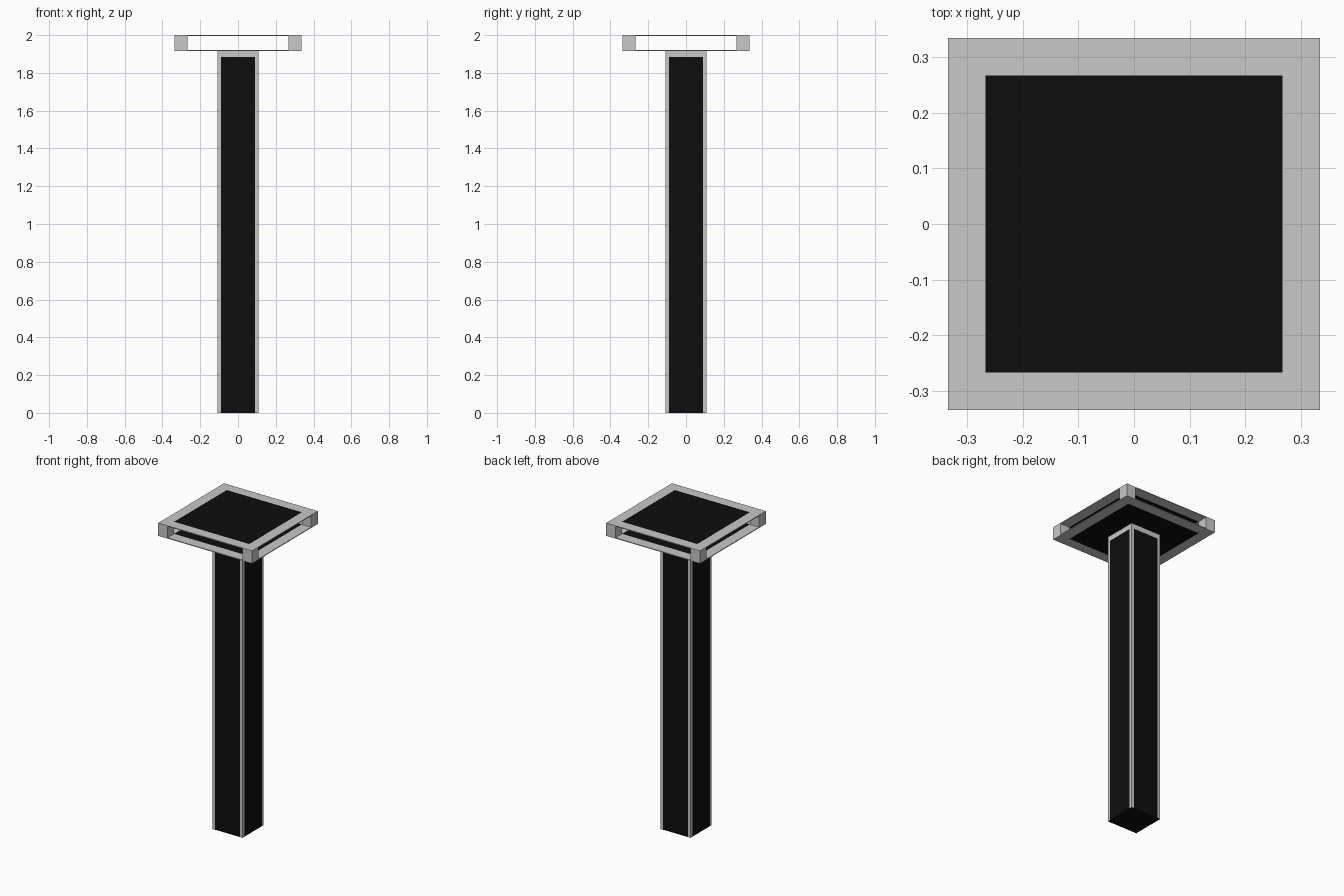
import bpy, bmesh
from mathutils import Vector

if "Cube" in bpy.data.objects:
    bpy.data.objects.remove(bpy.data.objects["Cube"])


def material(name, colour):
    m = bpy.data.materials.new(name)
    m.diffuse_color = (*colour, 1)
    m.use_nodes = True
    m.node_tree.nodes["Principled BSDF"].inputs["Base Color"].default_value = m.diffuse_color
    return m


GREY = material("light grey", (0.58, 0.58, 0.58))
BLACK = material("black", (0.004, 0.004, 0.004))


def box(name, lo, hi, cuts=(), is_black=lambda c, n: False):
    """Box from lo to hi, sliced at (axis, value) cuts; faces painted black by a rule."""
    lo, hi = Vector(lo), Vector(hi)
    bm = bmesh.new()
    bmesh.ops.create_cube(bm, size=1)
    for v in bm.verts:
        v.co = (lo + hi) / 2 + v.co * (hi - lo)
    for axis, value in cuts:
        unit = Vector([float(i == axis) for i in range(3)])
        bmesh.ops.bisect_plane(bm, geom=bm.verts[:] + bm.edges[:] + bm.faces[:],
                               plane_co=unit * value, plane_no=unit)
    bm.normal_update()
    for f in bm.faces:
        f.material_index = int(is_black(f.calc_center_median(), f.normal))
    mesh = bpy.data.meshes.new(name)
    bm.to_mesh(mesh)
    bm.free()
    mesh.materials.append(GREY)
    mesh.materials.append(BLACK)
    obj = bpy.data.objects.new(name, mesh)
    bpy.context.collection.objects.link(obj)
    return obj


# Post: black panels with grey edging on the sides and top, black underside
R, P, H, PH = 0.108, 0.09, 1.917, 1.885


def post_rule(c, n):
    if abs(n.z) > 0.5:
        return n.z < 0
    across = c.y if abs(n.x) > 0.5 else c.x
    return abs(across) < P and c.z < PH


box("post", (-R, -R, 0), (R, R, H),
    [(0, -P), (0, P), (1, -P), (1, P), (2, PH)], post_rule)

# Head: two thin plates with black centres on both faces
W, I, T = 0.335, 0.268, 0.005


def plate_rule(c, n):
    return abs(n.z) > 0.5 and abs(c.x) < I and abs(c.y) < I


for name, z in (("lower_plate", H), ("upper_plate", 2 - T)):
    box(name, (-W, -W, z), (W, W, z + T),
        [(0, -I), (0, I), (1, -I), (1, I)], plate_rule)

# Corner blocks holding the plates apart
for sx, xname in ((-1, "left"), (1, "right")):
    for sy, yname in ((-1, "front"), (1, "back")):
        c = Vector((sx, sy, 0)) * (W + I) / 2
        h = (W - I) / 2
        box(f"corner_block_{yname}_{xname}",
            c + Vector((-h, -h, H + T)), c + Vector((h, h, 2 - T)))
